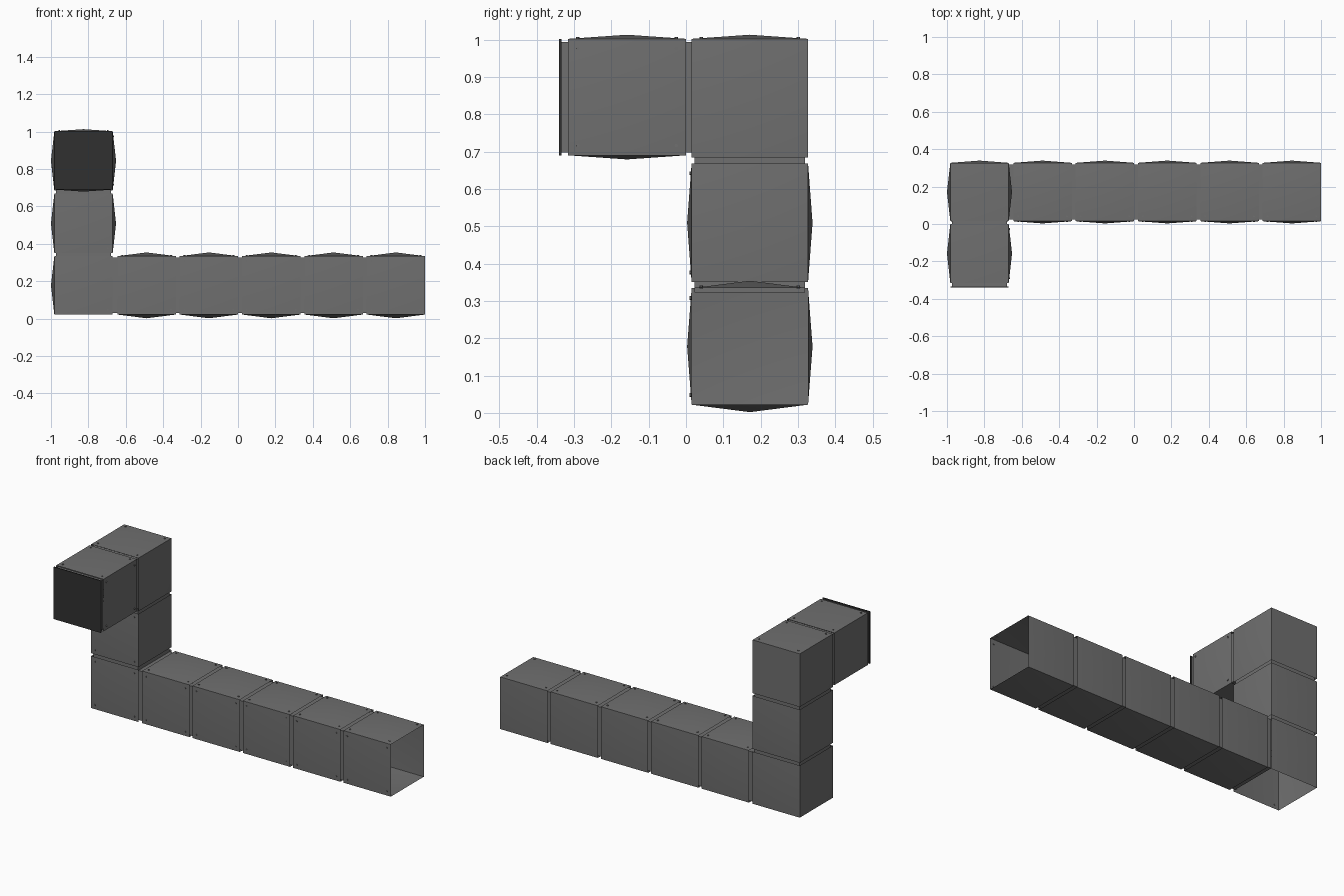
import bpy, bmesh
from mathutils import Vector, Matrix

if "Cube" in bpy.data.objects:
    bpy.data.objects.remove(bpy.data.objects["Cube"])

CX, CY, CZ = -0.826, 0.171, 0.178   # centre lines of the three runs
TOP_Z = 0.846
H = 0.156                           # half width of a duct section
GREY = (0.16, 0.16, 0.16, 1)
DARK = (0.03, 0.03, 0.03, 1)
mats = {}


def finish(name, bm, colour=GREY):
    me = bpy.data.meshes.new(name)
    bm.to_mesh(me)
    bm.free()
    ob = bpy.data.objects.new(name, me)
    bpy.context.collection.objects.link(ob)
    if colour not in mats:
        mats[colour] = bpy.data.materials.new("sheet_metal" if colour == GREY else "dark_metal")
        mats[colour].diffuse_color = colour
    me.materials.append(mats[colour])
    bpy.ops.object.select_all(action='DESELECT')
    ob.select_set(True)
    bpy.context.view_layer.objects.active = ob
    bpy.ops.object.shade_smooth_by_angle()
    return ob


def axis_vec(i, s=1.0):
    v = Vector((0, 0, 0))
    v[i] = s
    return v


# Sheet metal section: each wall is a shallow pyramid, chosen walls get corner bolts
def section(name, centre, half, bulge, skip=(), flat=(), bolts=((1, -1), (2, 1))):
    bm = bmesh.new()
    c, h = Vector(centre), Vector(half)
    for i in range(3):
        j, k = (i + 1) % 3, (i + 2) % 3
        for s in (-1, 1):
            if (i, s) in skip:
                continue
            b = 0 if (i, s) in flat else bulge[i]
            base = c + axis_vec(i, s * h[i])
            ring = [bm.verts.new(base + axis_vec(j, u * h[j]) + axis_vec(k, v * s * h[k]))
                    for u, v in ((-s, -1), (s, -1), (s, 1), (-s, 1))]
            tip = bm.verts.new(base + axis_vec(i, s * b))
            for n in range(4):
                f = bm.faces.new((ring[n], ring[(n + 1) % 4], tip))
                f.normal_update()
                if f.normal[i] * s < 0:
                    f.normal_flip()
            if (i, s) not in bolts:
                continue
            rot = Vector((0, 0, 1)).rotation_difference(axis_vec(i)).to_matrix().to_4x4()
            for u in (-1, 1):
                for v in (-1, 1):
                    p = (base + axis_vec(j, u * (h[j] - 0.026)) + axis_vec(k, v * (h[k] - 0.026))
                         + axis_vec(i, s * b * 0.16))
                    bmesh.ops.create_cone(bm, cap_ends=True, segments=6, radius1=0.005,
                                          radius2=0.005, depth=0.007,
                                          matrix=Matrix.Translation(p) @ rot)
    bmesh.ops.remove_doubles(bm, verts=bm.verts, dist=0.0001)
    return finish(name, bm)


# Slightly narrower open sleeve joining two sections along an axis
def collar(name, centre, axis, length=0.04, half=H - 0.008):
    bm = bmesh.new()
    bmesh.ops.create_cube(bm, size=2)
    ends = [f for f in bm.faces if abs(f.normal[axis]) > 0.5]
    bmesh.ops.delete(bm, geom=ends, context='FACES_ONLY')
    for v in bm.verts:
        v.co = Vector([v.co[i] * (length / 2 if i == axis else half)
                       for i in range(3)]) + Vector(centre)
    return finish(name, bm)


LOW = (0.018, 0.012, 0.020)
HIGH = (0.018, 0.012, 0.011)

# Long horizontal run
for n in range(5):
    x0, x1 = -0.645 + n * 0.3332, -0.332 + n * 0.3332
    section(f"horizontal_duct_{n + 1}", ((x0 + x1) / 2, CY, CZ), ((x1 - x0) / 2, H, H), LOW,
            skip=[(0, -1), (0, 1)])
    collar(f"horizontal_collar_{n + 1}", (x0 - 0.01, CY, CZ), 0)

# Lower corner, open below and towards the long run
section("lower_corner", (CX, CY, CZ), (H, H, H), LOW, skip=[(0, 1), (2, -1), (2, 1)])
collar("lower_riser_collar", (CX, CY, 0.343), 2)

# Riser
section("riser_duct", (CX, CY, 0.509), (H, H, 0.159), LOW, skip=[(2, -1), (2, 1)])
collar("upper_riser_collar", (CX, CY, 0.677), 2)

# Upper corner with flat back, open below and to the front
section("upper_corner", (CX, CY, TOP_Z - 0.003), (H, H, H + 0.003), HIGH,
        skip=[(1, -1), (2, -1)], flat=[(1, 1)])
collar("outlet_collar", (CX, 0.008, TOP_Z), 1)

# Outlet section facing the front
section("outlet_duct", (CX, -0.158, TOP_Z), (H, 0.158, H), HIGH, skip=[(1, -1), (1, 1)],
        bolts=((0, 1), (2, 1)))
collar("end_collar", (CX, -0.322, TOP_Z), 1, length=0.03)

# Dark end plate
bm = bmesh.new()
bmesh.ops.create_cube(bm, size=1)
for v in bm.verts:
    v.co = Vector((v.co.x * 2 * H, v.co.y * 0.006, v.co.z * 2 * H)) + Vector((CX, -0.337, TOP_Z))
finish("end_plate", bm, DARK)

for m in bpy.data.materials:
    if m.users and not m.is_grease_pencil:
        m.use_nodes = True
        m.node_tree.nodes["Principled BSDF"].inputs["Base Color"].default_value = m.diffuse_color
